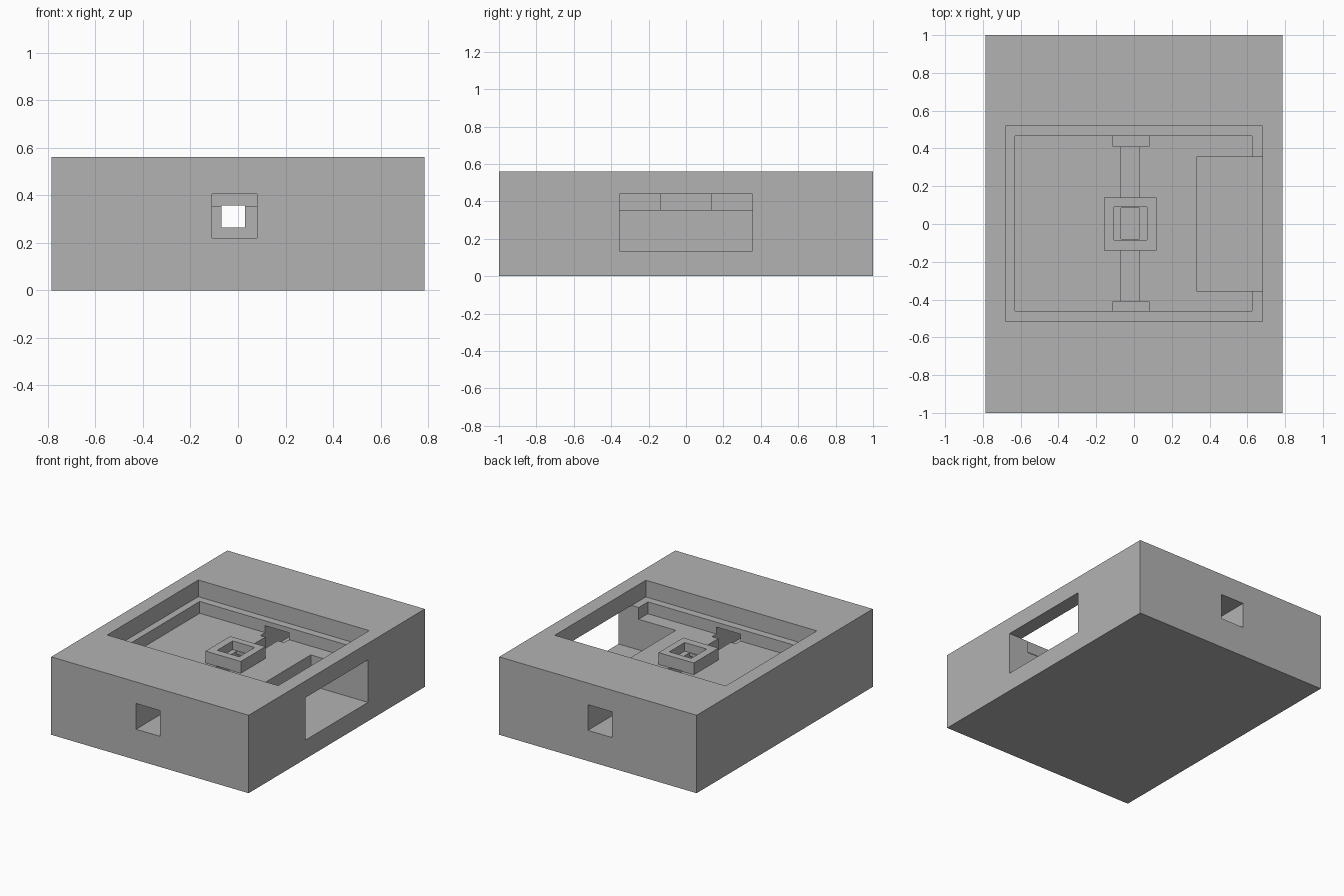
import bpy
from mathutils import Vector

cube = bpy.data.objects.get("Cube")
if cube:
    bpy.data.objects.remove(cube, do_unlink=True)

grey = bpy.data.materials.new("plain grey")
grey.use_nodes = True
colour = (0.45, 0.45, 0.45, 1)
grey.diffuse_color = colour
grey.node_tree.nodes["Principled BSDF"].inputs["Base Color"].default_value = colour


def box(name, low, high):
    """Box between two opposite corners."""
    low, high = Vector(low), Vector(high)
    bpy.ops.mesh.primitive_cube_add(size=1, location=(low + high) / 2)
    ob = bpy.context.object
    ob.name = name
    ob.scale = high - low
    bpy.ops.object.transform_apply(location=True, rotation=False, scale=True)
    ob.data.materials.append(grey)
    return ob


def combine(target, other, operation):
    """Boolean the other object into the target, then discard it."""
    mod = target.modifiers.new(other.name, "BOOLEAN")
    mod.operation = operation
    mod.solver = "EXACT"
    mod.object = other
    bpy.context.view_layer.objects.active = target
    bpy.ops.object.modifier_apply(modifier=mod.name)
    bpy.data.objects.remove(other, do_unlink=True)


def cut(name, low, high):
    combine(housing, box(name, low, high), "DIFFERENCE")


TOP, LEDGE, FLOOR = 0.56, 0.44, 0.355

housing = box("housing", (-0.785, -1, 0), (0.785, 1, TOP))

# Stepped pocket in the top
cut("upper_pocket", (-0.68, -0.515, LEDGE), (0.68, 0.52, 1))
cut("lower_pocket", (-0.63, -0.46, FLOOR), (0.625, 0.465, 1))

# Raised central socket
combine(housing, box("socket", (-0.16, -0.14, 0.3), (0.12, 0.14, LEDGE)), "UNION")

# Window through the left wall, deeper than the pocket floor
cut("side_window", (0.33, -0.355, 0.135), (1, 0.355, LEDGE + 0.0005))

# Narrow channel along the floor, with wider ports at both ends
cut("channel", (-0.07, -0.9, 0.265), (0.03, 0.9, FLOOR + 0.001))
for side in (-1, 1):
    ends = sorted((side * 0.41, side * 1.2))
    cut("end_port", (-0.11, ends[0], 0.22), (0.08, ends[1], 0.405))

# Stepped bore down through the socket into the channel
cut("socket_bore", (-0.105, -0.085, 0.378), (0.07, 0.09, 1))
cut("socket_slot", (-0.0695, -0.08, 0.3), (0.0295, 0.085, 1))
